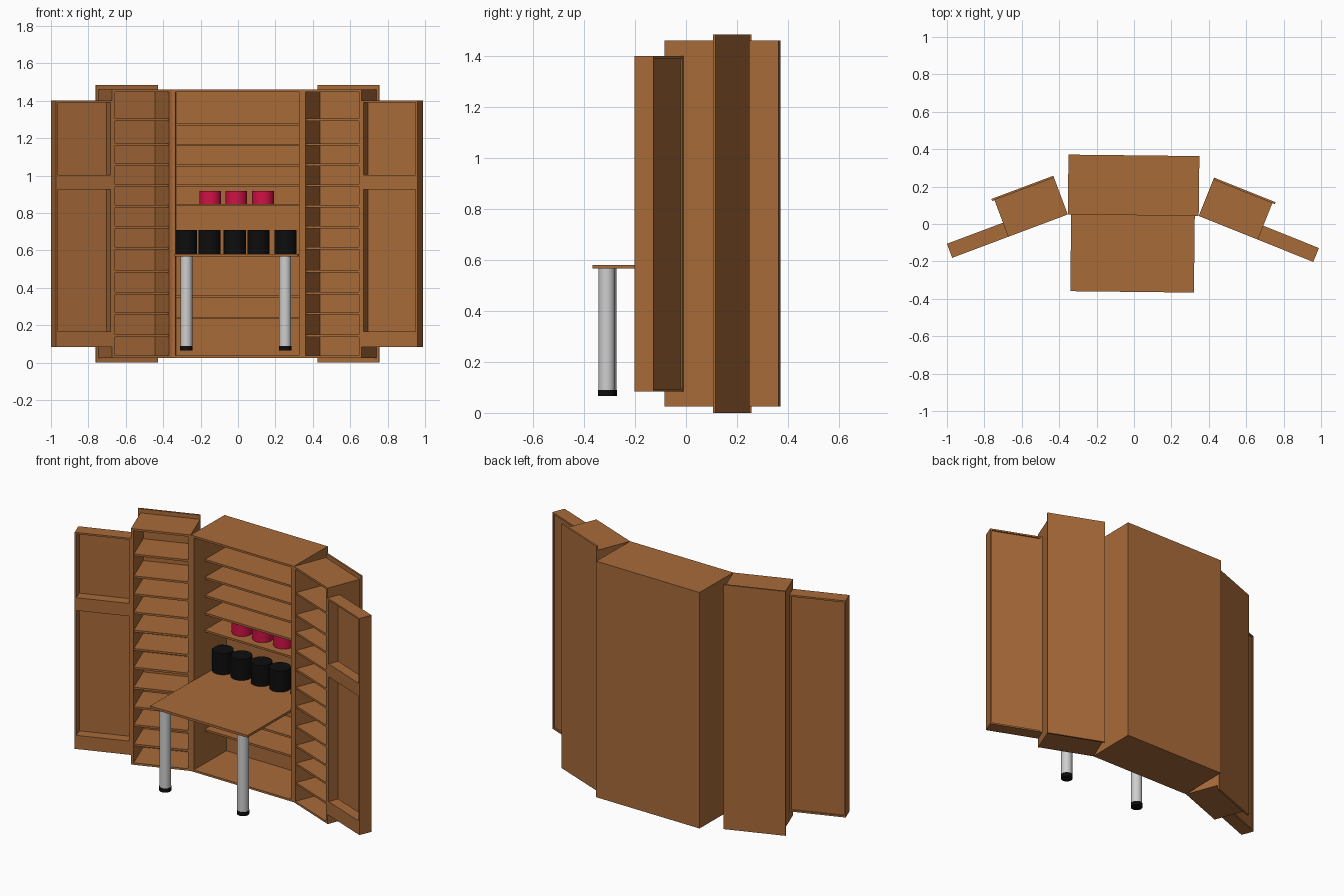
import bpy, bmesh, math
from mathutils import Matrix, Vector

if "Cube" in bpy.data.objects:
    bpy.data.objects.remove(bpy.data.objects["Cube"])


def material(name, rgb):
    m = bpy.data.materials.new(name)
    m.diffuse_color = (*rgb, 1)
    m.use_nodes = True
    m.node_tree.nodes["Principled BSDF"].inputs["Base Color"].default_value = m.diffuse_color
    return m


WOOD = material("warm wood", (0.392, 0.146, 0.040))
BLACK = material("black", (0.004, 0.004, 0.004))
PINK = material("crimson", (0.63, 0.006, 0.06))
GREY = material("light grey", (0.62, 0.62, 0.62))

# Whole cabinet is turned very slightly about the front of the centre unit
ROOT = Matrix.Translation((-0.004, 0.047, 0)) @ Matrix.Rotation(math.radians(-0.65), 4, 'Z')


def finish(name, bm, mat):
    bmesh.ops.recalc_face_normals(bm, faces=bm.faces)
    me = bpy.data.meshes.new(name)
    bm.to_mesh(me)
    bm.free()
    me.materials.append(mat)
    ob = bpy.data.objects.new(name, me)
    bpy.context.collection.objects.link(ob)
    return ob


def boxes(name, frame, *spans):
    """One object from boxes given as (x0, x1, y0, y1, z0, z1)."""
    bm = bmesh.new()
    for x0, x1, y0, y1, z0, z1 in spans:
        m = Matrix.Translation(((x0 + x1) / 2, (y0 + y1) / 2, (z0 + z1) / 2))
        m = m @ Matrix.Diagonal((x1 - x0, y1 - y0, z1 - z0, 1))
        bmesh.ops.create_cube(bm, size=1, matrix=frame @ m)
    return finish(name, bm, WOOD)


def cylinder(name, x, y, r, z0, z1, mat):
    bm = bmesh.new()
    m = ROOT @ Matrix.Translation((x, y, (z0 + z1) / 2))
    bmesh.ops.create_cone(bm, cap_ends=True, segments=32, radius1=r, radius2=r,
                          depth=z1 - z0, matrix=m)
    for f in bm.faces:
        f.smooth = len(f.verts) == 4
    for e in bm.edges:
        e.smooth = all(len(f.verts) == 4 for f in e.link_faces)
    return finish(name, bm, mat)


Z0, Z1 = 0.025, 1.46
T = 0.012

# Centre unit: open-fronted carcass
boxes("centre_carcass", ROOT,
      (-0.35, -0.329, 0, 0.32, Z0, Z1), (0.329, 0.35, 0, 0.32, Z0, Z1),
      (-0.329, 0.329, 0, 0.32, Z1 - T, Z1), (-0.329, 0.329, 0, 0.32, Z0, Z0 + T),
      (-0.329, 0.329, 0.308, 0.32, Z0 + T, Z1 - T))
# Set-back centre shelves
for i, z in enumerate((0.245, 0.36, 0.58, 0.848, 0.953, 1.06, 1.17, 1.278)):
    boxes(f"centre_shelf_{i}", ROOT, (-0.329, 0.329, 0.105, 0.308, z - T, z))

# Fold-out desk and its legs
boxes("desk_top", ROOT, (-0.332, 0.329, -0.41, 0.106, 0.567, 0.581))
for side, x in (("left", -0.268), ("right", 0.26)):
    cylinder(f"desk_leg_{side}", x, -0.355, 0.0325, 0.088, 0.568, GREY)
    cylinder(f"leg_foot_{side}", x, -0.355, 0.034, 0.066, 0.09, BLACK)

# Pots on the shelves
for i, x in enumerate((-0.277, -0.151, -0.015, 0.111, 0.256)):
    cylinder(f"black_pot_{i}", x, 0.203, 0.0595, 0.58, 0.708, BLACK)
for i, x in enumerate((-0.146, -0.007, 0.135)):
    cylinder(f"pink_pot_{i}", x, 0.203, 0.058, 0.848, 0.917, PINK)

# Angled wings and doors: local x runs outward, local y runs backward
WING_SHELVES = (0.15, 0.268, 0.377, 0.495, 0.617, 0.73, 0.842, 0.953, 1.064, 1.172, 1.305)
W, D = 0.34, 0.21
for side, s in (("left", -1), ("right", 1)):
    F = (ROOT @ Matrix.Diagonal((s, 1, 1, 1)) @ Matrix.Translation((0.35, 0, 0))
         @ Matrix.Rotation(math.radians(-21.2), 4, 'Z'))
    boxes(f"wing_carcass_{side}", F,
          (0, 0.016, 0, D, Z0, Z1), (W - 0.016, W, 0, D, Z0, Z1),
          (0.016, W - 0.016, 0, D, Z1 - T, Z1), (0.016, W - 0.016, 0, D, Z0, Z0 + T))
    boxes(f"wing_back_panel_{side}", F, (0, 0.354, D, 0.221, 0, 1.485))
    for i, z in enumerate(WING_SHELVES):
        boxes(f"wing_shelf_{side}_{i}", F, (0.016, W - 0.016, 0.004, D, z - T, z))

    # Door: shallow tray frame with inset panel and two rails
    a, b, lo, hi, t = W, 0.66, 0.083, 1.4, 0.01
    boxes(f"door_frame_{side}", F,
          (a, a + t, 0, 0.08, lo, hi), (b - t, b, 0, 0.08, lo, hi),
          (a + t, b - t, 0, 0.08, lo, lo + t), (a + t, b - t, 0, 0.08, hi - t, hi))
    boxes(f"door_panel_{side}", F, (a + t, b - t, 0.062, 0.072, lo + t, hi - t))
    boxes(f"door_rails_{side}", F,
          (a + t, b - t, 0, 0.062, lo + t, 0.166), (a + t, b - t, 0, 0.062, 0.925, 1.003))
